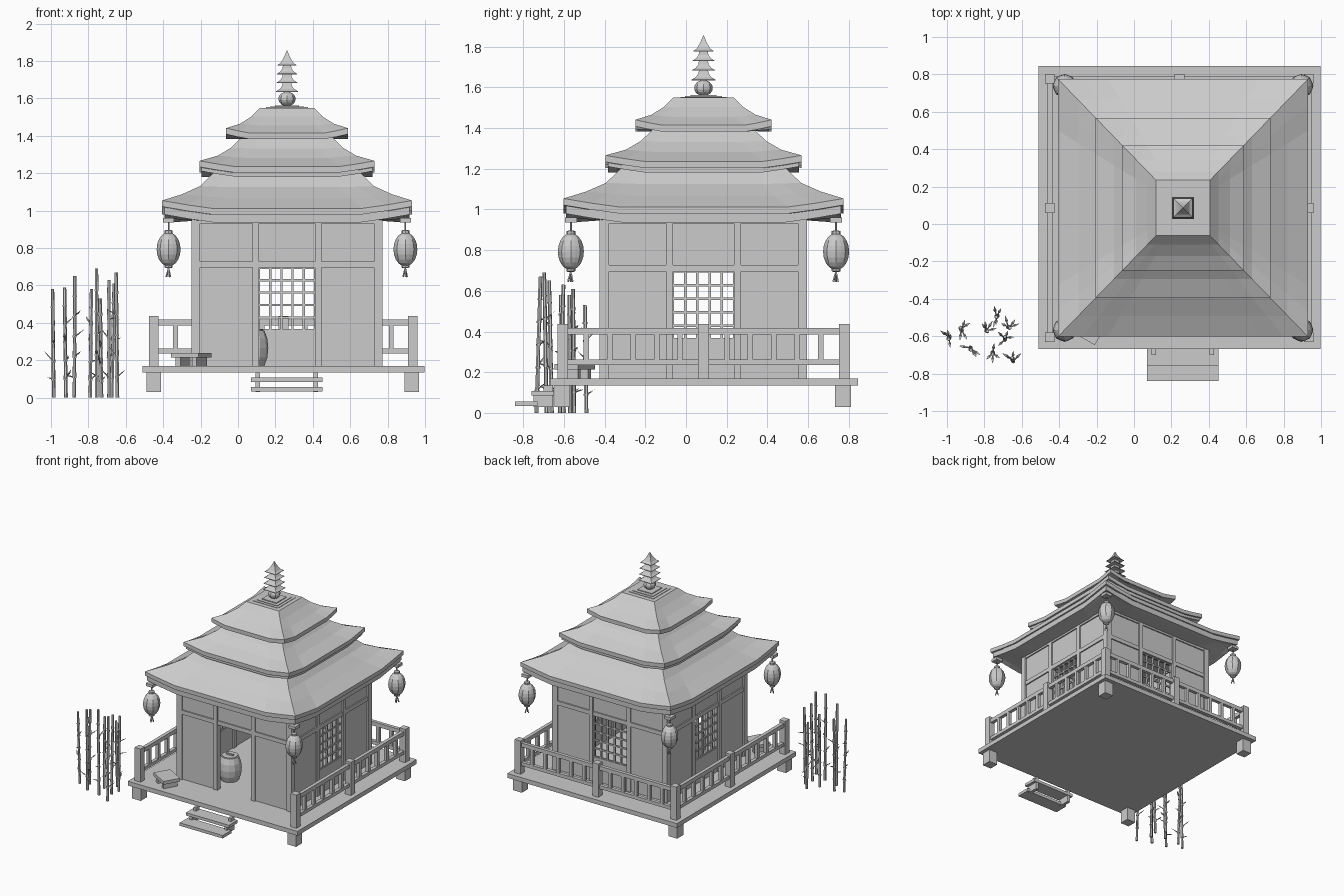
import bpy, bmesh, math, random
from mathutils import Matrix, Vector

if "Cube" in bpy.data.objects:
    bpy.data.objects.remove(bpy.data.objects["Cube"])

random.seed(4)
CX, CY = 0.262, 0.086          # centre of the house
DECK = 0.17                    # deck height

GREY = bpy.data.materials.new("plain grey")
GREY.diffuse_color = (0.6, 0.6, 0.6, 1)
GREY.use_nodes = True
GREY.node_tree.nodes["Principled BSDF"].inputs["Base Color"].default_value = GREY.diffuse_color


def finish(name, bm):
    bmesh.ops.recalc_face_normals(bm, faces=bm.faces[:])
    me = bpy.data.meshes.new(name)
    bm.to_mesh(me)
    bm.free()
    me.materials.append(GREY)
    ob = bpy.data.objects.new(name, me)
    bpy.context.collection.objects.link(ob)
    return ob


def box(bm, x0, x1, y0, y1, z0, z1, m=Matrix()):
    t = Matrix.Translation(((x0 + x1) / 2, (y0 + y1) / 2, (z0 + z1) / 2))
    s = Matrix.Diagonal((x1 - x0, y1 - y0, z1 - z0, 1))
    bmesh.ops.create_cube(bm, size=1, matrix=m @ t @ s)


def loft(bm, rings):
    vs = [[bm.verts.new(p) for p in r] for r in rings]
    n = len(vs[0])
    for a, b in zip(vs, vs[1:]):
        for i in range(n):
            bm.faces.new((a[i], a[(i + 1) % n], b[(i + 1) % n], b[i]))
    bm.faces.new(vs[0])
    bm.faces.new(vs[-1])


def lathe(bm, x, y, prof, n, start=0.0, groove=1.0):
    # groove < 1 pulls every second side inward, giving vertical lobes
    loft(bm, [[(x + r * (groove if i % 2 else 1) * math.cos(start + i * math.tau / n),
                y + r * (groove if i % 2 else 1) * math.sin(start + i * math.tau / n), z)
               for i in range(n)] for r, z in prof])


def tube(bm, a, b, r0, r1, n=6):
    a, b = Vector(a), Vector(b)
    q = (b - a).to_track_quat('Z', 'Y').to_matrix().to_4x4()
    bmesh.ops.create_cone(bm, cap_ends=True, segments=n, radius1=r0, radius2=r1,
                          depth=(b - a).length,
                          matrix=Matrix.Translation((a + b) / 2) @ q)


# --- deck, feet and steps
bm = bmesh.new()
box(bm, -0.511, 0.997, -0.668, 0.845, 0.135, DECK)
finish("deck", bm)
bm = bmesh.new()
for x in (-0.45, 0.93):
    for y in (-0.608, 0.772):
        box(bm, x - .039, x + .039, y - .039, y + .039, 0.03, 0.135)
finish("deck_feet", bm)
bm = bmesh.new()
box(bm, 0.07, 0.452, -0.76, -0.65, 0.085, 0.108)
box(bm, 0.07, 0.452, -0.84, -0.73, 0.033, 0.057)
finish("step_treads", bm)
bm = bmesh.new()
for x in (0.105, 0.417):
    box(bm, x - .012, x + .012, -0.75, -0.655, 0.03, 0.085)
    box(bm, x - .012, x + .012, -0.70, -0.655, 0.085, 0.135)
finish("step_stringers", bm)

# --- railing on left, back and right
L, R, F, B = -0.45, 0.935, -0.605, 0.777
MX, MY = 0.243, 0.086
posts, rails = bmesh.new(), bmesh.new()
for x, y in ((L, F), (L, MY), (L, B), (MX, B), (R, B), (R, MY), (R, F)):
    box(posts, x - .026, x + .026, y - .026, y + .026, DECK, 0.437)
for a, b in (((L, F), (L, MY)), ((L, MY), (L, B)), ((L, B), (MX, B)),
             ((MX, B), (R, B)), ((R, F), (R, MY)), ((R, MY), (R, B))):
    for z0, z1 in ((0.385, 0.417), (0.235, 0.262)):
        box(rails, a[0] - .014, b[0] + .014, a[1] - .014, b[1] + .014, z0, z1)
    for i in range(1, 6):
        x, y = a[0] + (b[0] - a[0]) * i / 6, a[1] + (b[1] - a[1]) * i / 6
        box(rails, x - .013, x + .013, y - .013, y + .013, 0.25, 0.39)
finish("railing_posts", posts)
finish("railing_bars", rails)

# --- four walls: timber frame, plaster panels, lattice windows, open front door
frame, panels, lattice = bmesh.new(), bmesh.new(), bmesh.new()
W = 0.51
for k in range(4):              # 0 = front, then around
    m = Matrix.Translation((CX, CY, 0)) @ Matrix.Rotation(k * math.pi / 2, 4, 'Z')
    box(frame, -W, -W + .045, -W, -W + .045, DECK, 0.97, m)
    for s in (-1, 1):
        box(frame, s * .167 - .017, s * .167 + .017, -W, -W + .045, DECK, 0.97, m)
        a, b = sorted((s * .18, s * .47))
        box(panels, a, b, -W + .012, -W + .035, DECK, 0.97, m)
    box(frame, -.47, .47, -W + .002, -W + .043, 0.695, 0.728, m)
    box(frame, -.47, .47, -W + .002, -W + .043, 0.93, 0.97, m)
    box(panels, -.16, .16, -W + .012, -W + .035, 0.72, 0.97, m)
    if k:
        box(panels, -.16, .16, -W + .012, -W + .035, DECK, 0.362, m)
        for i in range(6):
            u, z = -.15 + .06 * i, 0.362 + .0666 * i
            box(lattice, u - .006, u + .006, -W + .015, -W + .03, 0.36, 0.70, m)
            box(lattice, -.155, .155, -W + .017, -W + .028, z - .006, z + .006, m)
finish("wall_frame", frame)
finish("wall_panels", panels)
finish("window_lattice", lattice)


# --- three curved roof tiers with lifted corners
TS = (-1, -.8, -.6, 0, .6, .8)
LIFT = {1: 1, .8: .45, .6: 0, 0: 0}


def ring(h, z, lift):
    hx, hy, pts = h, h * 1.03, []
    for k in range(4):
        for t in TS:
            x, y = ((t, -1), (1, t), (-t, 1), (-1, -t))[k]
            pts.append((CX + hx * x, CY + hy * y, z + lift * LIFT[abs(t)]))
    return pts


def tier(name, h, z, lift, inner, slope, drop):
    bm = bmesh.new()
    loft(bm, [ring(h, z - .032, lift), ring(h, z, lift)] + [ring(*s) for s in slope])
    finish(name + "_shell", bm)
    bm = bmesh.new()            # eave frame beneath the shell
    loft(bm, [ring(inner, z - drop + .01, 0), ring(h - .05, z - drop, lift),
              ring(h - .012, z - drop, lift), ring(h - .012, z - .028, lift),
              ring(inner, z - .02, 0)])
    finish(name + "_eave", bm)


tier("lower_roof", .668, 1.012, .042, .48,
     [(.56, 1.068, .02), (.465, 1.125, .006), (.396, 1.20, 0), (.37, 1.225, 0)], .075)
tier("middle_roof", .468, 1.236, .03, .34,
     [(.37, 1.282, .012), (.30, 1.332, .004), (.25, 1.385, 0), (.23, 1.41, 0)], .055)
tier("upper_roof", .325, 1.414, .027, .20,
     [(.25, 1.455, .01), (.19, 1.503, 0), (.144, 1.55, 0)], .032)

# --- finial: plates, lobed ball and four little square roofs
bm = bmesh.new()
for h, z in ((.112, 1.553), (.090, 1.557), (.064, 1.563)):
    box(bm, CX - h, CX + h, CY - h, CY + h, 1.545, z)
finish("finial_base", bm)
bm = bmesh.new()
lathe(bm, CX, CY, [(.045 * math.cos(a) + .001, 1.597 + .038 * math.sin(a))
                   for a in (math.radians(d) for d in range(-90, 91, 20))], 16, 0, .94)
finish("finial_ball", bm)
bm = bmesh.new()
q = math.sqrt(2)
for i, z in enumerate((1.635, 1.682, 1.729, 1.776)):
    h = .059 - .003 * i
    prof = [(h, z), (h, z + .003), (h * .68, z + .014), (h * .45, z + .03), (.022, z + .05)]
    if i == 3:
        prof[3:] = [(.018, z + .04), (.001, z + .08)]
    lathe(bm, CX, CY, [(r * q, zz) for r, zz in prof], 4, math.pi / 4)
finish("finial_spire", bm)

# --- lanterns under the corners
body, trim = bmesh.new(), bmesh.new()
for sx in (-1, 1):
    for sy in (-1, 1):
        x, y = CX + sx * .633, CY + sy * .652
        prof = []
        for i in range(9):      # lobed paper body
            a = math.radians(-72 + 18 * i)
            prof.append((.064 * math.cos(a), .793 + .091 * math.sin(a)))
        lathe(body, x, y, prof, 16, 0, .95)
        lathe(trim, x, y, [(.022, .875), (.022, .893), (.01, .897)], 8)
        lathe(trim, x, y, [(.012, .692), (.022, .697), (.022, .711)], 8)
        tube(trim, (x, y, .89), (x, y, .98), .005, .005)
        box(trim, x - .03, x + .03, y - .03, y + .03, .937, .96)
        for dx, dy in ((-.012, 0), (.01, .01), (.004, -.014)):
            tube(trim, (x, y, .695), (x + dx, y + dy, .645), .004, .005, 4)
finish("lantern_bodies", body)
finish("lantern_trim", trim)

# --- barrel inside the door
bx, by = 0.075, -0.21
bm = bmesh.new()
lathe(bm, bx, by, [(.066, .17), (.082, .215), (.087, .265), (.082, .315), (.066, .36)], 12)
finish("barrel", bm)
bm = bmesh.new()
lathe(bm, bx, by, [(.058, .355), (.058, .364)], 12)
box(bm, bx - .03, bx + .03, by - .008, by + .008, .362, .374)
finish("barrel_lid", bm)

# --- small turned bench on the deck
m = Matrix.Translation((-0.25, -0.547, 0)) @ Matrix.Rotation(math.radians(-30), 4, 'Z')
bm = bmesh.new()
box(bm, -.085, .085, -.067, .067, .214, .24, m)
for x in (-.05, .05):
    box(bm, x - .014, x + .014, -.055, .055, DECK, .216, m)
finish("bench", bm)

# --- bamboo grove: x, y, height
STALKS = ((-.985, -.60, .58), (-.92, -.57, .59), (-.875, -.66, .65),
          (-.79, -.57, .58), (-.755, -.685, .69), (-.73, -.49, .53),
          (-.69, -.62, .63), (-.675, -.55, .61), (-.645, -.735, .67))
canes, leaves = bmesh.new(), bmesh.new()
for x, y, h in STALKS:
    base = Vector((x, y, 0))
    top = Vector((x + random.uniform(-.015, .02), y + random.uniform(-.02, .02), h))
    for i in range(6):
        a, b = base.lerp(top, i / 6), base.lerp(top, (i + 1) / 6)
        tube(canes, a, b, .0105, .009)
        if i:
            tube(canes, a - Vector((0, 0, .004)), a + Vector((0, 0, .004)), .0125, .0125)
        if 1 <= i <= 4:
            ang = random.uniform(0, math.tau)   # twig with a narrow leaf
            d = Vector((math.cos(ang), math.sin(ang), random.uniform(.2, 1.0)))
            s = Vector((-math.sin(ang), math.cos(ang), 0)) * .008
            tip = a + d * random.uniform(.045, .065)
            tube(leaves, a, a.lerp(tip, .6), .004, .003, 4)
            v = [leaves.verts.new(p) for p in
                 (a.lerp(tip, .3), a.lerp(tip, .55) + s, tip, a.lerp(tip, .55) - s)]
            leaves.faces.new(v)
finish("bamboo_canes", canes)
finish("bamboo_leaves", leaves)
